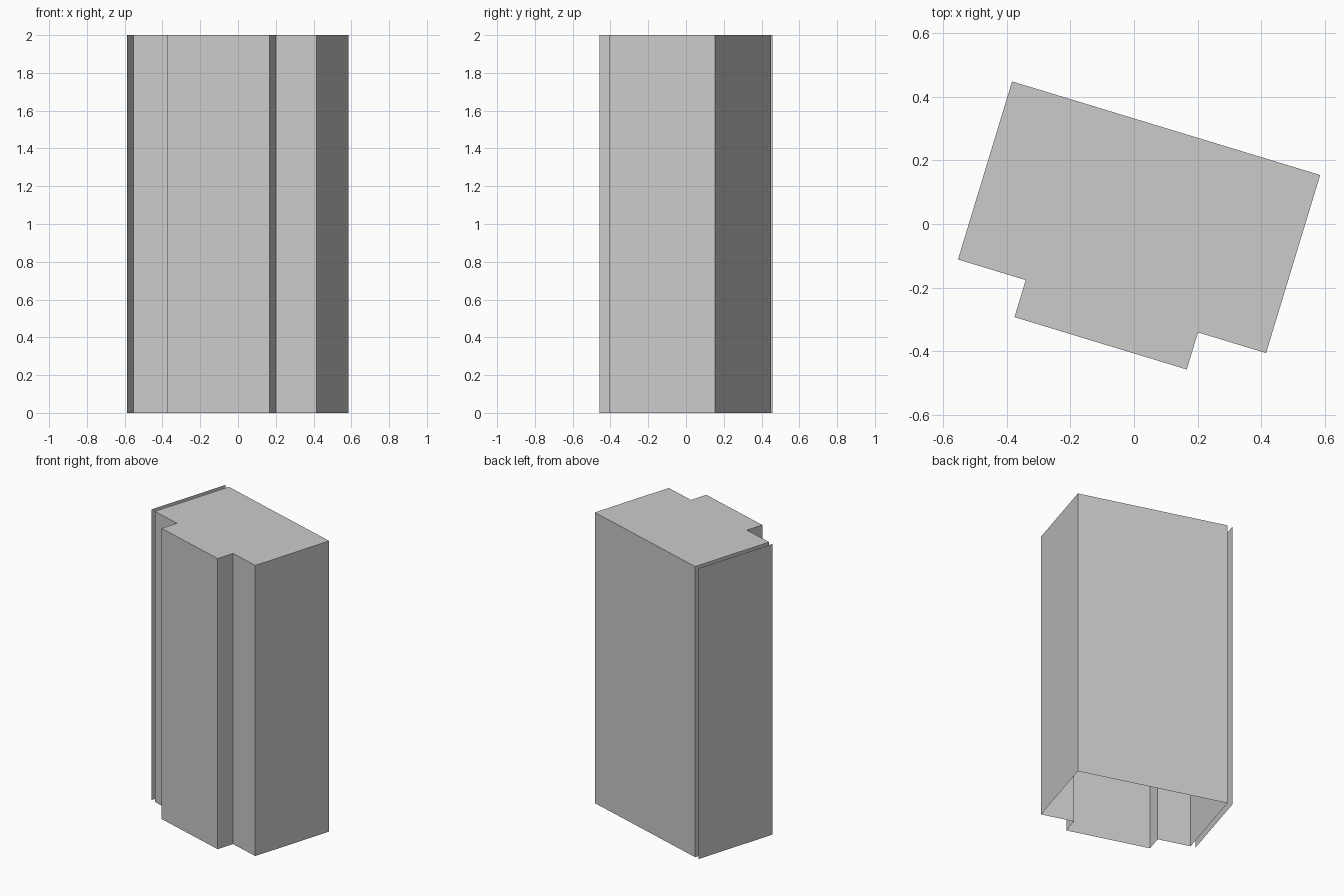
import bpy, bmesh, math
from mathutils import Matrix

if "Cube" in bpy.data.objects:
    bpy.data.objects.remove(bpy.data.objects["Cube"])

HEIGHT = 2.0
WIDTH, DEPTH = 1.014, 0.586          # main block in its own frame
BAY_L, BAY_R, BAY_D = 0.223, 0.790, 0.122
GAP = 0.035                          # panel stand-off from the side wall

# Footprint frame: origin at the back left corner, turned about z
frame = Matrix.Translation((-0.384, 0.449, 0)) @ Matrix.Rotation(math.radians(-16.9), 4, 'Z')


def extruded_walls(name, outline, closed=True):
    """Raise single-sided walls from an outline; a closed outline gets a roof."""
    bm = bmesh.new()
    low = [bm.verts.new((x, y, 0)) for x, y in outline]
    high = [bm.verts.new((x, y, HEIGHT)) for x, y in outline]
    n = len(outline)
    for i in range(n if closed else n - 1):
        j = (i + 1) % n
        bm.faces.new((low[i], low[j], high[j], high[i]))
    if closed:
        bm.faces.new(high)
    bm.transform(frame)
    mesh = bpy.data.meshes.new(name)
    bm.to_mesh(mesh)
    bm.free()
    obj = bpy.data.objects.new(name, mesh)
    bpy.context.collection.objects.link(obj)
    return obj


# Building shell with the projecting front bay, open underneath
extruded_walls("building_shell", [
    (0, 0), (0, -DEPTH), (BAY_L, -DEPTH), (BAY_L, -DEPTH - BAY_D),
    (BAY_R, -DEPTH - BAY_D), (BAY_R, -DEPTH), (WIDTH, -DEPTH), (WIDTH, 0)])

# Thin flat panel just outside the left wall
extruded_walls("side_panel", [(-GAP, 0), (-GAP, -DEPTH)], closed=False)
